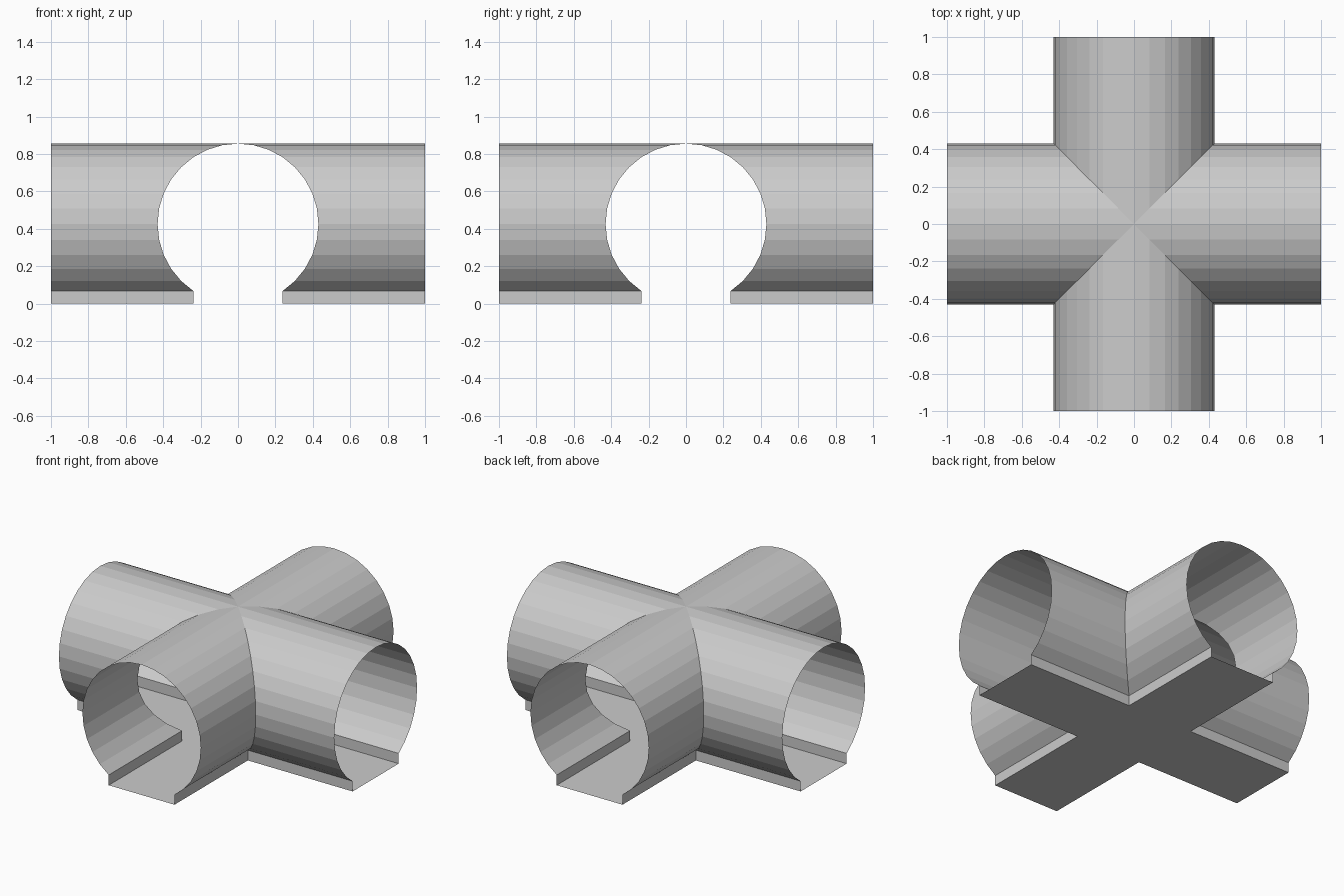
import bpy, bmesh, math
from mathutils import Matrix

if "Cube" in bpy.data.objects:
    bpy.data.objects.remove(bpy.data.objects["Cube"])

R, CZ, STEP = 0.43, 0.425, math.radians(11.25)

# Tunnel cross-section (y, z): flat floor, short kerbs, then a 32-sided arc
arc = [(R * math.cos(i * STEP), CZ + R * math.sin(i * STEP)) for i in range(-5, 22)]
half = arc[0][0]
profile = [(0, 0), (half, 0)] + arc + [(-half, 0)]

bm = bmesh.new()
# Four identical arms, each mitred at 45 degrees towards the centre
for k in range(4):
    rot = Matrix.Rotation(k * math.pi / 2, 4, 'Z')
    inner = [bm.verts.new(rot @ Matrix.Translation((abs(y), y, z)).translation) for y, z in profile]
    outer = [bm.verts.new(rot @ Matrix.Translation((1, y, z)).translation) for y, z in profile]
    n = len(profile)
    for i in range(n):
        j = (i + 1) % n
        bm.faces.new((inner[i], outer[i], outer[j], inner[j]))

# Weld the mitre seams and orient the shell outwards
bmesh.ops.remove_doubles(bm, verts=bm.verts, dist=0.0005)
bm.normal_update()
floor = min(bm.faces, key=lambda f: f.calc_center_median().z)
if floor.normal.z > 0:
    bmesh.ops.reverse_faces(bm, faces=bm.faces)

mesh = bpy.data.meshes.new("crossing_tunnel")
bm.to_mesh(mesh)
bm.free()
bpy.context.collection.objects.link(bpy.data.objects.new("crossing_tunnel", mesh))
